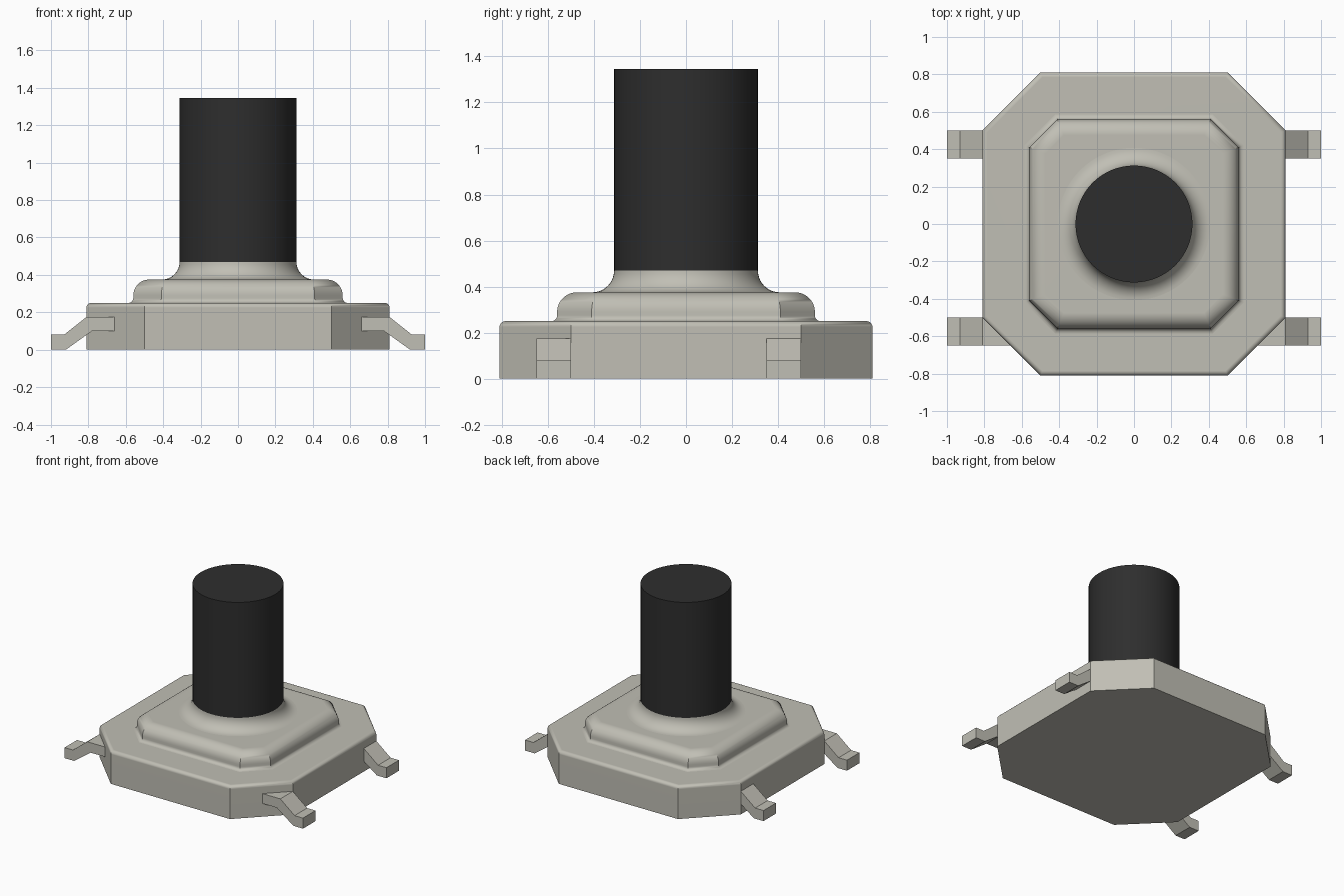
import bpy, bmesh, math

cube = bpy.data.objects.get("Cube")
if cube:
    bpy.data.objects.remove(cube, do_unlink=True)


def make_material(name, rgb):
    mat = bpy.data.materials.new(name)
    mat.use_nodes = True
    mat.diffuse_color = (*rgb, 1)
    bsdf = next(n for n in mat.node_tree.nodes if n.type == 'BSDF_PRINCIPLED')
    bsdf.inputs["Base Color"].default_value = (*rgb, 1)
    return mat


GREY = make_material("warm grey", (0.53, 0.52, 0.46))
BLACK = make_material("black", (0.027, 0.027, 0.027))


def loft(name, rings, mat, smooth=True):
    """Skin a stack of equal-length point rings and cap both ends."""
    bm = bmesh.new()
    loops = [[bm.verts.new(p) for p in ring] for ring in rings]
    n = len(loops[0])
    for a, b in zip(loops, loops[1:]):
        for i in range(n):
            j = (i + 1) % n
            bm.faces.new((a[i], a[j], b[j], b[i]))
    bm.faces.new(loops[0][::-1])
    bm.faces.new(loops[-1])
    bmesh.ops.recalc_face_normals(bm, faces=bm.faces)
    mesh = bpy.data.meshes.new(name)
    bm.to_mesh(mesh)
    bm.free()
    mesh.materials.append(mat)
    obj = bpy.data.objects.new(name, mesh)
    bpy.context.collection.objects.link(obj)
    if smooth:
        bpy.ops.object.select_all(action='DESELECT')
        obj.select_set(True)
        bpy.context.view_layer.objects.active = obj
        bpy.ops.object.shade_smooth_by_angle(angle=math.radians(32))
        mod = obj.modifiers.new("flat face normals", 'WEIGHTED_NORMAL')
        mod.keep_sharp = True
    return obj


def arc(cx, cz, r, start, end, steps):
    """Points on a profile arc, angles in degrees."""
    angles = [math.radians(start + (end - start) * i / steps) for i in range(steps + 1)]
    return [(cx + r * math.cos(a), cz + r * math.sin(a)) for a in angles]


def octagon(half, corner, offset, z):
    """Chamfered square, moved outward by offset."""
    h = half + offset
    c = corner + offset * math.tan(math.pi / 8)
    return [(x, y, z) for x, y in ((h, -c), (h, c), (c, h), (-c, h),
                                   (-h, c), (-h, -c), (-c, -h), (c, -h))]


def circle(r, z, n=64):
    return [(r * math.cos(2 * math.pi * i / n), r * math.sin(2 * math.pi * i / n), z)
            for i in range(n)]


# Housing: chamfered base with a softened top edge
base_profile = [(0, 0)] + arc(-0.025, 0.225, 0.025, 0, 90, 5)
loft("base_housing", [octagon(0.81, 0.5, d, z) for d, z in base_profile], GREY)

# Raised cover: small fillet at the foot, large round at the shoulder
cover_profile = ([(0.025, 0.24)] + arc(0.025, 0.275, 0.025, 270, 180, 5)
                 + arc(-0.085, 0.29, 0.085, 0, 90, 9))
loft("raised_cover", [octagon(0.56, 0.41, d, z) for d, z in cover_profile], GREY)

# Collar flaring from the cover up to the button
collar_profile = [(0.4075, 0.36)] + arc(0.4075, 0.47, 0.095, 270, 180, 10)
loft("collar", [circle(r, z) for r, z in collar_profile], GREY)

# Push button
loft("button", [circle(0.3125, 0.47), circle(0.3125, 1.345)], BLACK)

# Four bent terminals
leg_profile = [(0.65, 0.10), (0.78, 0.10), (0.92, 0), (1, 0),
               (1, 0.08), (0.93, 0.08), (0.81, 0.175), (0.65, 0.175)]
for side, sx in (("left", 1), ("right", -1)):
    for end, y0 in (("front", -0.65), ("back", 0.35)):
        rings = [[(sx * x, y, z) for x, z in leg_profile] for y in (y0, y0 + 0.15)]
        loft(f"{end}_{side}_terminal", rings, GREY, smooth=False)
